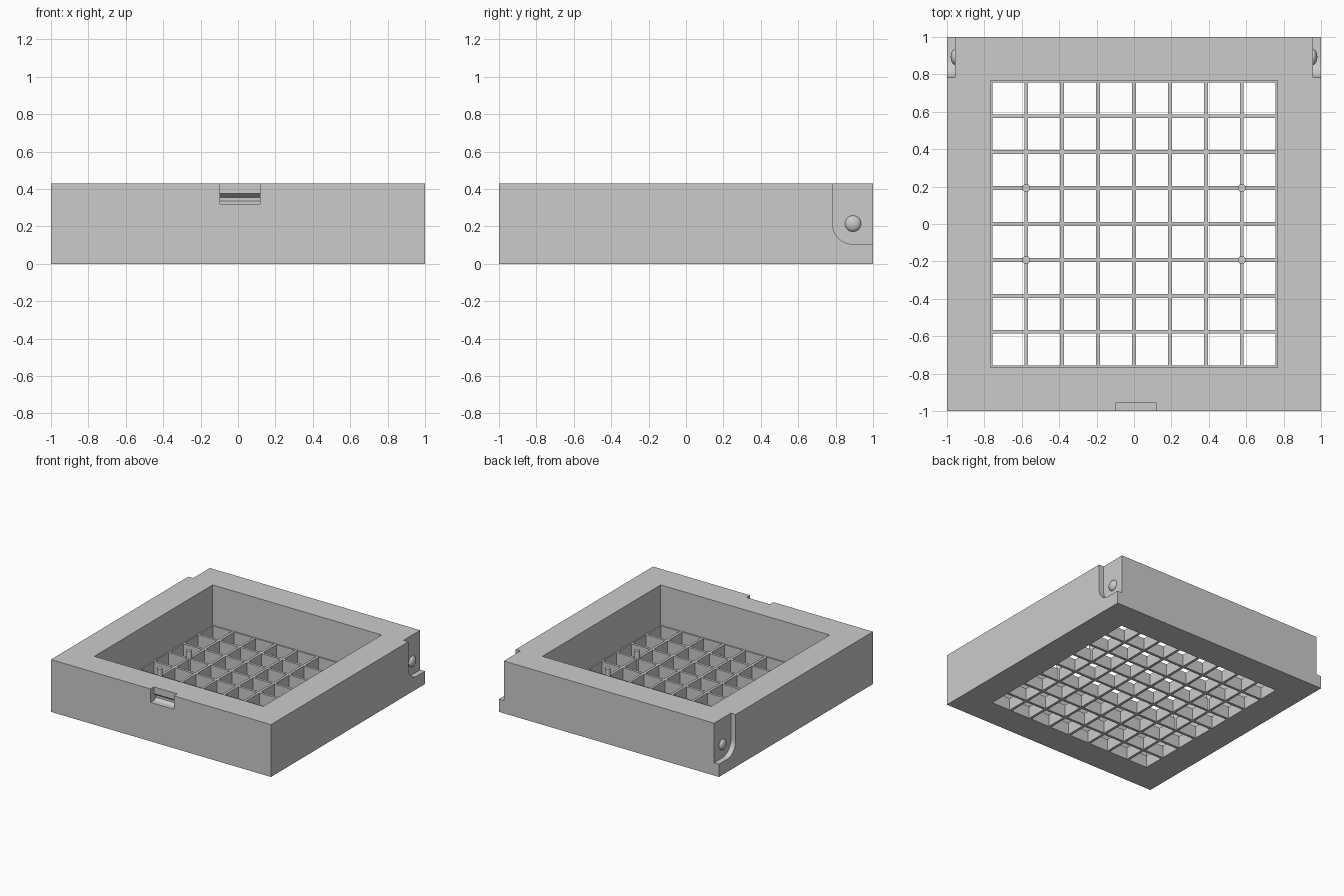
import bpy, bmesh, math
from mathutils import Matrix, Vector

old = bpy.data.objects.get("Cube")
if old:
    bpy.data.objects.remove(old, do_unlink=True)

H = 0.43          # tray height
INNER = 0.768     # half width of the pocket
GRID_TOP = 0.1    # height of the floor lattice
PITCH = INNER / 4
CELL = PITCH - 0.021

grey = bpy.data.materials.new("plain grey")
grey.use_nodes = True
grey.diffuse_color = (0.6, 0.6, 0.6, 1)
grey.node_tree.nodes["Principled BSDF"].inputs["Base Color"].default_value = (0.6, 0.6, 0.6, 1)


def finish(name, bm):
    bmesh.ops.recalc_face_normals(bm, faces=bm.faces)
    mesh = bpy.data.meshes.new(name)
    bm.to_mesh(mesh)
    bm.free()
    mesh.materials.append(grey)
    obj = bpy.data.objects.new(name, mesh)
    bpy.context.collection.objects.link(obj)
    return obj


def add_box(bm, lo, hi):
    lo, hi = Vector(lo), Vector(hi)
    m = Matrix.Translation((lo + hi) / 2) @ Matrix.Diagonal((*(hi - lo), 1))
    bmesh.ops.create_cube(bm, size=1, matrix=m)


def add_prism(bm, profile, x0, x1):
    """Extrude a (y, z) profile along x."""
    face = bm.faces.new([bm.verts.new((x0, y, z)) for y, z in profile])
    out = bmesh.ops.extrude_face_region(bm, geom=[face])
    verts = [v for v in out["geom"] if isinstance(v, bmesh.types.BMVert)]
    bmesh.ops.translate(bm, verts=verts, vec=(x1 - x0, 0, 0))


def cut(target, cutter):
    mod = target.modifiers.new("cut", "BOOLEAN")
    mod.operation = "DIFFERENCE"
    mod.solver = "EXACT"
    mod.object = cutter
    bpy.context.view_layer.objects.active = target
    bpy.ops.object.modifier_apply(modifier=mod.name)
    bpy.data.objects.remove(cutter, do_unlink=True)


def smooth(obj):
    bpy.ops.object.select_all(action="DESELECT")
    obj.select_set(True)
    bpy.context.view_layer.objects.active = obj
    bpy.ops.object.shade_smooth_by_angle(angle=math.radians(30))


# Solid tray
bm = bmesh.new()
add_box(bm, (-1, -1, 0), (1, 1, H))
tray = finish("tray_body", bm)

# Deep square pocket
bm = bmesh.new()
add_box(bm, (-INNER, -INNER, GRID_TOP), (INNER, INNER, H + 0.1))
cut(tray, finish("pocket_cutter", bm))

# Square openings that leave the floor lattice
bm = bmesh.new()
for i in range(8):
    for j in range(8):
        x, y = (i - 3.5) * PITCH, (j - 3.5) * PITCH
        add_box(bm, (x - CELL / 2, y - CELL / 2, -0.1),
                (x + CELL / 2, y + CELL / 2, GRID_TOP + 0.1))
cut(tray, finish("cell_cutter", bm))

# Undercut latch notch in the front edge
bm = bmesh.new()
add_prism(bm, [(-1.1, H + 0.1), (-0.955, H + 0.1), (-0.955, 0.375), (-0.93, 0.355),
               (-0.93, 0.335), (-0.955, 0.32), (-1.1, 0.32)], -0.095, 0.117)
cut(tray, finish("latch_cutter", bm))

# Round-cornered hinge recesses at the back of both sides
PIN_Y, PIN_Z, R = 0.893, 0.215, 0.11
arc = [(PIN_Y - R * math.cos(a), PIN_Z - R * math.sin(a))
       for a in (math.pi / 2 * k / 12 for k in range(13))]
for side in (-1, 1):
    bm = bmesh.new()
    add_prism(bm, [(1.1, H + 0.1), (PIN_Y - R, H + 0.1)] + arc + [(1.1, PIN_Z - R)],
              side * 0.956, side * 1.1)
    cut(tray, finish("hinge_cutter", bm))
smooth(tray)

# Domed hinge pins
for side, label in ((-1, "right"), (1, "left")):
    bm = bmesh.new()
    m = Matrix.Translation((side * 0.956, PIN_Y, PIN_Z)) @ Matrix.Diagonal((0.024, 0.043, 0.043, 1)) \
        @ Matrix.Rotation(math.pi / 2, 4, "Y")
    bmesh.ops.create_uvsphere(bm, u_segments=32, v_segments=16, radius=1, matrix=m)
    smooth(finish(label + "_hinge_pin", bm))

# Locating pegs on the lattice crossings
for sx in (-1, 1):
    for sy in (-1, 1):
        bm = bmesh.new()
        bmesh.ops.create_cone(bm, cap_ends=True, segments=24, radius1=0.021, radius2=0.021, depth=0.165,
                              matrix=Matrix.Translation((sx * 3 * PITCH, sy * PITCH, 0.0835)))
        smooth(finish("locating_peg", bm))
